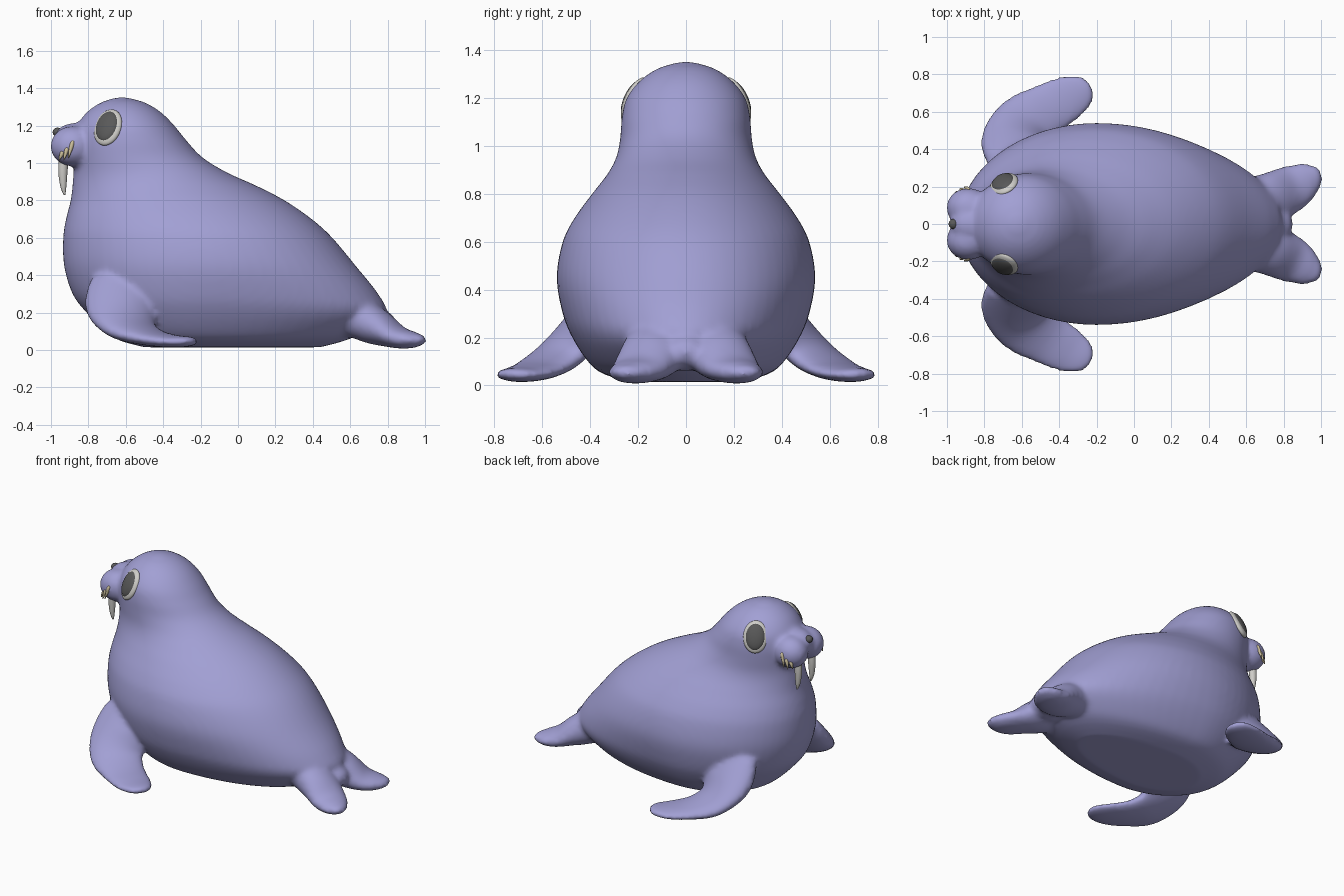
import bpy, bmesh
from math import cos, sin, pi, radians
from mathutils import Vector, Matrix

if "Cube" in bpy.data.objects:
    bpy.data.objects.remove(bpy.data.objects["Cube"])


def material(name, rgb):
    m = bpy.data.materials.new(name)
    m.diffuse_color = (*rgb, 1)
    m.use_nodes = True
    m.node_tree.nodes["Principled BSDF"].inputs["Base Color"].default_value = m.diffuse_color
    return m


SKIN = material("skin", (0.36, 0.35, 0.66))
DARK = material("dark", (0.1, 0.1, 0.1))
PALE = material("ivory", (0.62, 0.61, 0.58))
STRAW = material("straw", (0.6, 0.52, 0.33))


def spline(rows, n=6):
    """Catmull-Rom interpolation of rows of numbers."""
    out = []
    for i in range(len(rows) - 1):
        a, b, c, d = (rows[min(max(i + k, 0), len(rows) - 1)] for k in (-1, 0, 1, 2))
        for s in range(n):
            t = s / n
            out.append([0.5 * (2*q + (r-p)*t + (2*p-5*q+4*r-u)*t*t + (3*q-p-3*r+u)*t**3)
                        for p, q, r, u in zip(a, b, c, d)])
    return out + [list(rows[-1])]


def skin(bm, rings):
    """Bridge rings of points into a closed surface."""
    vs = [[bm.verts.new(p) for p in ring] for ring in rings]
    n = len(vs[0])
    for a, b in zip(vs, vs[1:]):
        for i in range(n):
            bm.faces.new((a[i], a[(i+1) % n], b[(i+1) % n], b[i]))
    bm.faces.new(vs[0][::-1])
    bm.faces.new(vs[-1])


def limb(bm, rows, side, n=24):
    """Rows: centre x y z, width direction x y z, half width, half thickness."""
    rows = spline(rows)
    rings = []
    for i, r in enumerate(rows):
        c = Vector(r[:3])
        d = Vector(rows[min(i+1, len(rows)-1)][:3]) - Vector(rows[max(i-1, 0)][:3])
        w = Vector(r[3:6])
        w = (w - d.normalized() * w.dot(d.normalized())).normalized()
        t = d.cross(w).normalized()
        ring = [c + w*r[6]*cos(2*pi*k/n) + t*r[7]*sin(2*pi*k/n) for k in range(n)]
        rings.append([Vector((p.x, p.y*side, p.z)) for p in ring])
    skin(bm, rings)


def ball(bm, loc, radii, rot=Matrix()):
    bmesh.ops.create_uvsphere(bm, u_segments=32, v_segments=20, radius=1,
                              matrix=Matrix.Translation(loc) @ rot @ Matrix.Diagonal((*radii, 1)))


def finish(bm, name, mat):
    bmesh.ops.recalc_face_normals(bm, faces=bm.faces)
    for f in bm.faces:
        f.smooth = True
    me = bpy.data.meshes.new(name)
    bm.to_mesh(me)
    bm.free()
    ob = bpy.data.objects.new(name, me)
    bpy.context.collection.objects.link(ob)
    me.materials.append(mat)
    return ob


# Body and head: horizontal slices (z, front x, back x, widest x, half width)
slices = [(0.015, -0.50, 0.44, -0.15, 0.24), (0.05, -0.63, 0.57, -0.18, 0.35),
          (0.10, -0.71, 0.68, -0.2, 0.41), (0.20, -0.81, 0.79, -0.2, 0.475),
          (0.30, -0.885, 0.75, -0.2, 0.515), (0.45, -0.93, 0.63, -0.2, 0.54),
          (0.60, -0.935, 0.505, -0.22, 0.515), (0.70, -0.92, 0.395, -0.26, 0.465),
          (0.80, -0.895, 0.25, -0.32, 0.392), (0.88, -0.885, 0.095, -0.4, 0.33),
          (0.95, -0.88, -0.06, -0.48, 0.292), (1.03, -0.88, -0.19, -0.55, 0.275),
          (1.12, -0.88, -0.275, -0.58, 0.268), (1.20, -0.86, -0.34, -0.6, 0.248),
          (1.27, -0.81, -0.41, -0.61, 0.195), (1.32, -0.74, -0.49, -0.615, 0.125),
          (1.345, -0.67, -0.57, -0.62, 0.05), (1.352, -0.63, -0.61, -0.62, 0.01)]
bm = bmesh.new()
rings = []
for z, xf, xb, xc, w in spline(slices, 5):
    ring = []
    for k in range(64):
        a = 2*pi*k/64
        reach = (xb - xc) if cos(a) > 0 else (xc - xf)
        ring.append((xc + reach*cos(a), w*sin(a), z))
    rings.append(ring)
skin(bm, rings)

for s in (1, -1):
    # Fore flipper
    limb(bm, [(-0.62, 0.34, 0.36, 1, 0, -0.1, 0.17, 0.08),
              (-0.63, 0.43, 0.23, 1, -0.1, -0.1, 0.19, 0.09),
              (-0.58, 0.53, 0.125, 0.85, -0.5, 0, 0.175, 0.065),
              (-0.47, 0.61, 0.07, 0.7, -0.7, 0, 0.145, 0.045),
              (-0.35, 0.675, 0.048, 0.65, -0.75, 0, 0.125, 0.034),
              (-0.26, 0.715, 0.046, 0.65, -0.75, 0, 0.085, 0.026),
              (-0.225, 0.73, 0.05, 0.65, -0.75, 0, 0.03, 0.014)], s)
    # Hind flipper
    limb(bm, [(0.48, 0.10, 0.20, 0, 1, 0, 0.12, 0.12),
              (0.62, 0.13, 0.175, 0, 1, 0, 0.12, 0.11),
              (0.74, 0.145, 0.125, -0.1, 1, 0, 0.135, 0.10),
              (0.85, 0.195, 0.07, -0.35, 1, 0, 0.125, 0.062),
              (0.93, 0.24, 0.055, -0.5, 1, 0, 0.095, 0.045),
              (0.985, 0.268, 0.055, -0.5, 1, 0, 0.05, 0.025),
              (1.0, 0.275, 0.055, -0.5, 1, 0, 0.015, 0.01)], s)
    # Muzzle lobe
    ball(bm, (-0.885, 0.087*s, 1.09), (0.118, 0.106, 0.108))
ball(bm, (-0.87, 0, 1.13), (0.115, 0.1, 0.085))
ball(bm, (0.72, 0, 0.14), (0.13, 0.12, 0.08))
body = finish(bm, "body", SKIN)

# Fuse the parts into one soft surface
rem = body.modifiers.new("fuse", 'REMESH')
rem.mode = 'VOXEL'
rem.voxel_size = 0.016
rem.use_smooth_shade = True
sm = body.modifiers.new("soften", 'SMOOTH')
sm.factor = 0.5
sm.iterations = 8

# Eyes: pale rim with a dark disc
for s, side in ((1, "left"), (-1, "right")):
    n = Vector((-0.42, 0.8*s, 0.43)).normalized()
    rot = n.to_track_quat('Z', 'Y').to_matrix().to_4x4()
    c = Vector((-0.695, 0.212*s, 1.19))
    bm = bmesh.new()
    ball(bm, c, (0.08, 0.106, 0.032), rot)
    finish(bm, side + "_eye_rim", PALE)
    bm = bmesh.new()
    ball(bm, c + n*0.012, (0.064, 0.088, 0.029), rot)
    finish(bm, side + "_pupil", DARK)

    # Tusk
    bm = bmesh.new()
    limb(bm, [(-0.93, 0.075, 1.04, 1, 0, 0, 0.026, 0.024),
              (-0.936, 0.076, 0.96, 1, 0, 0, 0.025, 0.023),
              (-0.934, 0.077, 0.88, 1, 0, 0, 0.017, 0.016),
              (-0.928, 0.077, 0.835, 1, 0, 0, 0.006, 0.006),
              (-0.927, 0.077, 0.828, 1, 0, 0, 0.001, 0.001)], s, 16)
    finish(bm, side + "_tusk", PALE)

    # Whiskers
    bm = bmesh.new()
    for top, tip in (((-0.935, 0.165, 1.065), (-0.957, 0.168, 1.015)),
                     ((-0.912, 0.178, 1.085), (-0.932, 0.188, 1.015)),
                     ((-0.882, 0.184, 1.12), (-0.908, 0.198, 1.025))):
        a, b = Vector(top), Vector(tip)
        limb(bm, [(*a.lerp(b, t), 1, 0, 0, r, r)
                  for t, r in ((0, 0.004), (0.15, 0.011), (0.5, 0.01), (1, 0.002))], s, 10)
    finish(bm, side + "_whiskers", STRAW)

# Nose
bm = bmesh.new()
ball(bm, (-0.965, 0, 1.165), (0.026, 0.027, 0.024))
finish(bm, "nose", DARK)
